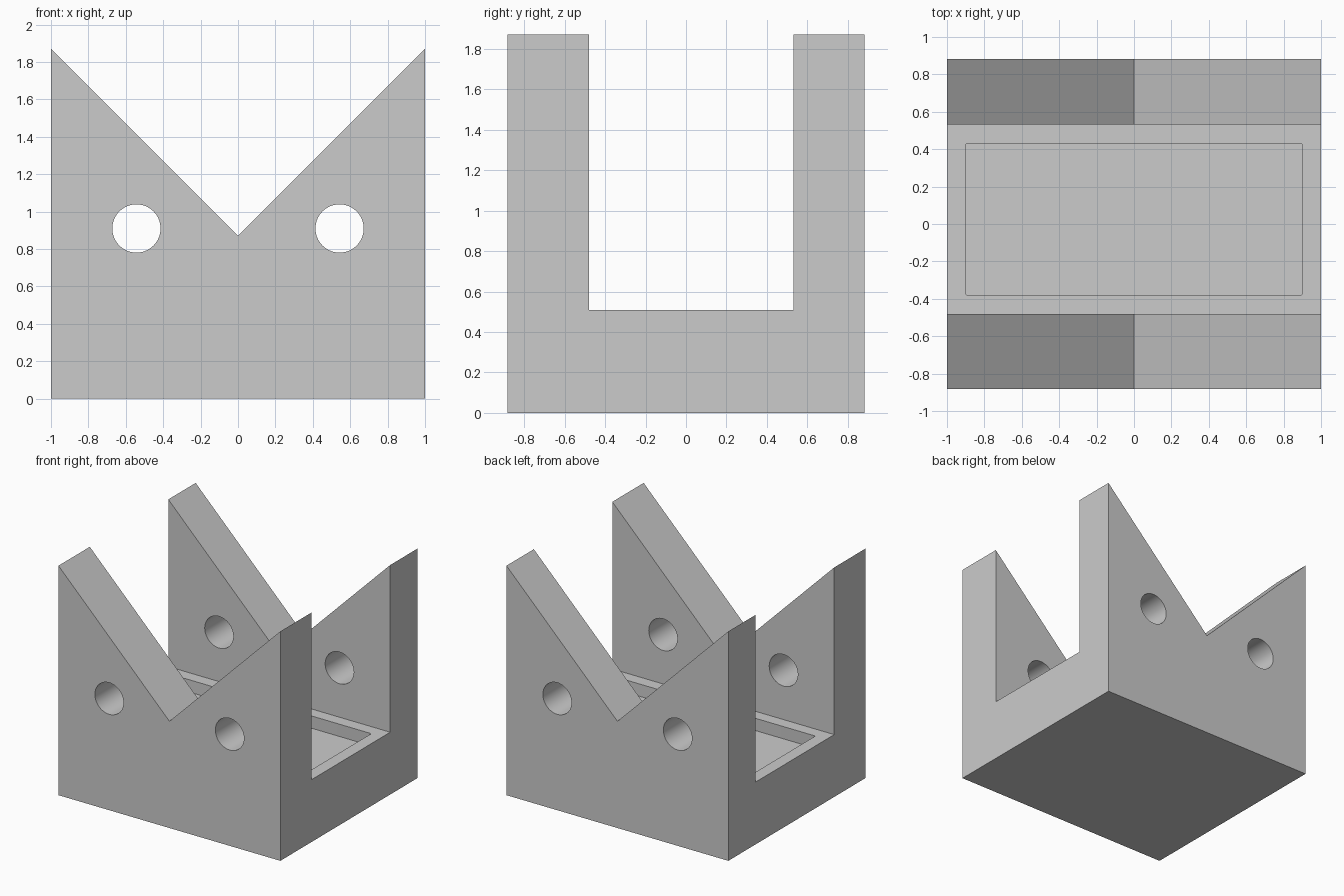
import bpy, bmesh, math
from mathutils import Vector

cube = bpy.data.objects.get("Cube")
if cube:
    bpy.data.objects.remove(cube, do_unlink=True)

grey = bpy.data.materials.new("plain grey")
grey.use_nodes = True
grey.diffuse_color = (0.6, 0.6, 0.6, 1)
grey.node_tree.nodes["Principled BSDF"].inputs["Base Color"].default_value = grey.diffuse_color

HALF_X, HALF_Y = 1.0, 0.883
TOP, VALLEY, FLOOR = 1.87, 0.87, 0.508
SLOT_FRONT, SLOT_BACK = -0.48, 0.531
MARGIN, RECESS = 0.1, 0.1
HOLE_X, HOLE_Z, HOLE_R = 0.543, 0.91, 0.129


def prism(name, outline, y0, y1):
    """Extrude an x-z outline along y."""
    bm = bmesh.new()
    face = bm.faces.new([bm.verts.new((x, y0, z)) for x, z in outline])
    new = bmesh.ops.extrude_face_region(bm, geom=[face])["geom"]
    bmesh.ops.translate(bm, vec=Vector((0, y1 - y0, 0)),
                        verts=[v for v in new if isinstance(v, bmesh.types.BMVert)])
    bmesh.ops.recalc_face_normals(bm, faces=bm.faces)
    mesh = bpy.data.meshes.new(name)
    bm.to_mesh(mesh)
    bm.free()
    mesh.materials.append(grey)
    obj = bpy.data.objects.new(name, mesh)
    bpy.context.collection.objects.link(obj)
    return obj


def box_outline(half, z0, z1):
    return [(-half, z0), (half, z0), (half, z1), (-half, z1)]


# Block with the V-notched profile
body = prism("notched_cradle", [(-HALF_X, 0), (HALF_X, 0), (HALF_X, TOP), (0, VALLEY), (-HALF_X, TOP)],
             -HALF_Y, HALF_Y)

# Cutters: slot between the walls, shallow floor recess, paired wall holes
slot = prism("slot_cutter", box_outline(1.2, FLOOR, 2.2), SLOT_FRONT, SLOT_BACK)
recess = prism("recess_cutter", box_outline(HALF_X - MARGIN, FLOOR - RECESS, FLOOR + 0.2),
               SLOT_FRONT + MARGIN, SLOT_BACK - MARGIN)
bm = bmesh.new()
bm.from_mesh(recess.data)
upright = [e for e in bm.edges if abs(e.verts[0].co.z - e.verts[1].co.z) > 0.1]
bmesh.ops.bevel(bm, geom=upright, offset=0.01, segments=3, profile=0.5, affect='EDGES')
bm.to_mesh(recess.data)
bm.free()

cutters = [slot, recess]
for side, sign in (("left", 1), ("right", -1)):
    ring = [(sign * HOLE_X + HOLE_R * math.cos(i * math.tau / 64),
             HOLE_Z + HOLE_R * math.sin(i * math.tau / 64)) for i in range(64)]
    cutters.append(prism(side + "_hole_cutter", ring, -1.2, 1.2))

# Carve the block, then discard the cutters
bpy.ops.object.select_all(action='DESELECT')
bpy.context.view_layer.objects.active = body
body.select_set(True)
for cutter in cutters:
    cutter.hide_render = True
    mod = body.modifiers.new(cutter.name, 'BOOLEAN')
    mod.operation = 'DIFFERENCE'
    mod.solver = 'EXACT'
    mod.object = cutter
    bpy.ops.object.modifier_apply(modifier=mod.name)
    bpy.data.objects.remove(cutter, do_unlink=True)

# Smooth hole walls, crisp edges elsewhere
bpy.ops.object.shade_smooth_by_angle(angle=math.radians(30))
